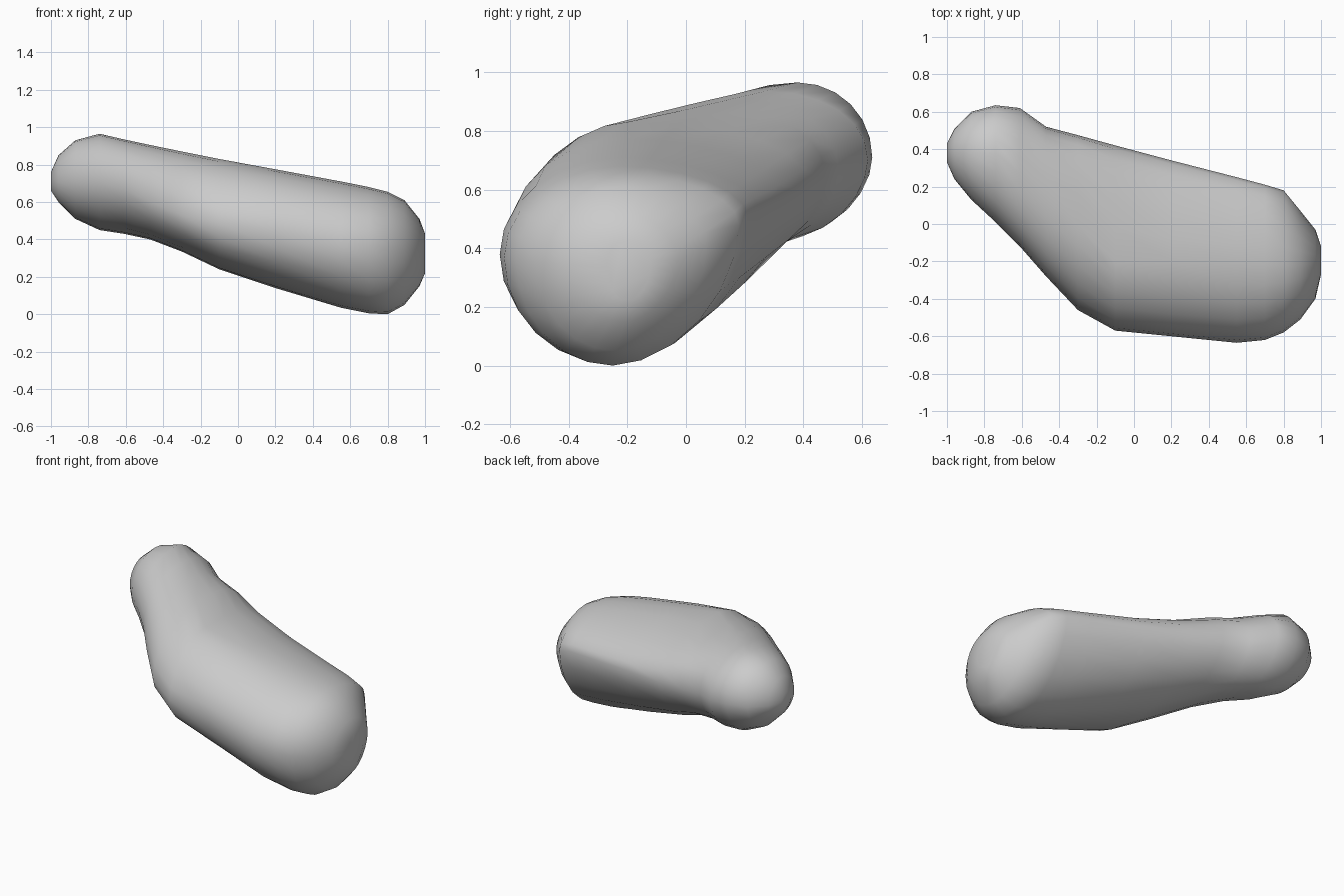
import bpy, bmesh
from math import sin, cos, pi, exp

# Cross-sections along x:
# x, front y, front z, back y, back z, top y, top z, bottom y, bottom z
SECTIONS = [
    (-1.00, 0.33, 0.71, 0.43, 0.71, 0.38, 0.76, 0.38, 0.66),
    (-0.96, 0.24, 0.71, 0.51, 0.71, 0.38, 0.85, 0.38, 0.60),
    (-0.87, 0.13, 0.71, 0.60, 0.71, 0.38, 0.93, 0.38, 0.51),
    (-0.74, 0.01, 0.70, 0.635, 0.71, 0.38, 0.965, 0.37, 0.45),
    (-0.61, -0.12, 0.67, 0.62, 0.70, 0.27, 0.935, 0.33, 0.43),
    (-0.47, -0.28, 0.60, 0.52, 0.66, 0.14, 0.905, 0.24, 0.40),
    (-0.30, -0.46, 0.53, 0.475, 0.63, -0.01, 0.87, 0.08, 0.335),
    (-0.10, -0.57, 0.49, 0.42, 0.60, -0.20, 0.83, -0.04, 0.24),
    (0.20, -0.60, 0.45, 0.34, 0.57, -0.20, 0.775, -0.12, 0.14),
    (0.55, -0.635, 0.38, 0.25, 0.53, -0.21, 0.71, -0.22, 0.035),
    (0.70, -0.62, 0.37, 0.21, 0.51, -0.22, 0.68, -0.25, 0.005),
    (0.80, -0.58, 0.36, 0.18, 0.48, -0.22, 0.655, -0.25, 0.0),
    (0.89, -0.51, 0.35, 0.07, 0.40, -0.22, 0.61, -0.24, 0.05),
    (0.97, -0.40, 0.34, -0.03, 0.36, -0.21, 0.51, -0.21, 0.15),
    (1.00, -0.27, 0.34, -0.12, 0.34, -0.20, 0.43, -0.20, 0.22),
]
Q = 6  # steps per quarter


def bump(x, centre, width):
    return exp(-((x - centre) / width) ** 2)


def ring(bm, s):
    """Section made of four quarter ellipses joining its extreme points."""
    x, yf, zf, yb, zb, yt, zt, yo, zo = s
    # Quarter fullness: below 1 is fuller, above 1 is flatter
    upper_back = 1 - 0.22 * bump(x, -0.3, 0.25) + 0.15 * bump(x, 0.4, 0.35)
    upper_front = 1 + 0.15 * bump(x, -0.1, 0.2)
    lower_front = 1 - 0.15 * bump(x, 0.0, 0.4)
    quarters = [((yb, zb), (yt, zt), True, upper_back),
                ((yt, zt), (yf, zf), False, upper_front),
                ((yf, zf), (yo, zo), True, lower_front),
                ((yo, zo), (yb, zb), False, 1.1)]
    verts = []
    for a, b, side_first, p in quarters:
        cy, cz = (b[0], a[1]) if side_first else (a[0], b[1])
        for i in range(Q):
            t = i / Q * pi / 2
            c, d = cos(t) ** p, sin(t) ** p
            y = cy + (a[0] - cy) * c + (b[0] - cy) * d
            z = cz + (a[1] - cz) * c + (b[1] - cz) * d
            verts.append(bm.verts.new((x, y, z)))
    return verts


# Loft the body through the sections and close both rounded ends
bm = bmesh.new()
rings = [ring(bm, s) for s in SECTIONS]
for r0, r1 in zip(rings, rings[1:]):
    for i in range(len(r0)):
        j = (i + 1) % len(r0)
        bm.faces.new((r0[i], r0[j], r1[j], r1[i]))
bm.faces.new(rings[0])
bm.faces.new(rings[-1])
bmesh.ops.recalc_face_normals(bm, faces=bm.faces)
mesh = bpy.data.meshes.new("rounded_body")
bm.to_mesh(mesh)
bm.free()
body = bpy.data.objects.new("rounded_body", mesh)
bpy.context.collection.objects.link(body)

# Smooth shading
for f in mesh.polygons:
    f.use_smooth = True
